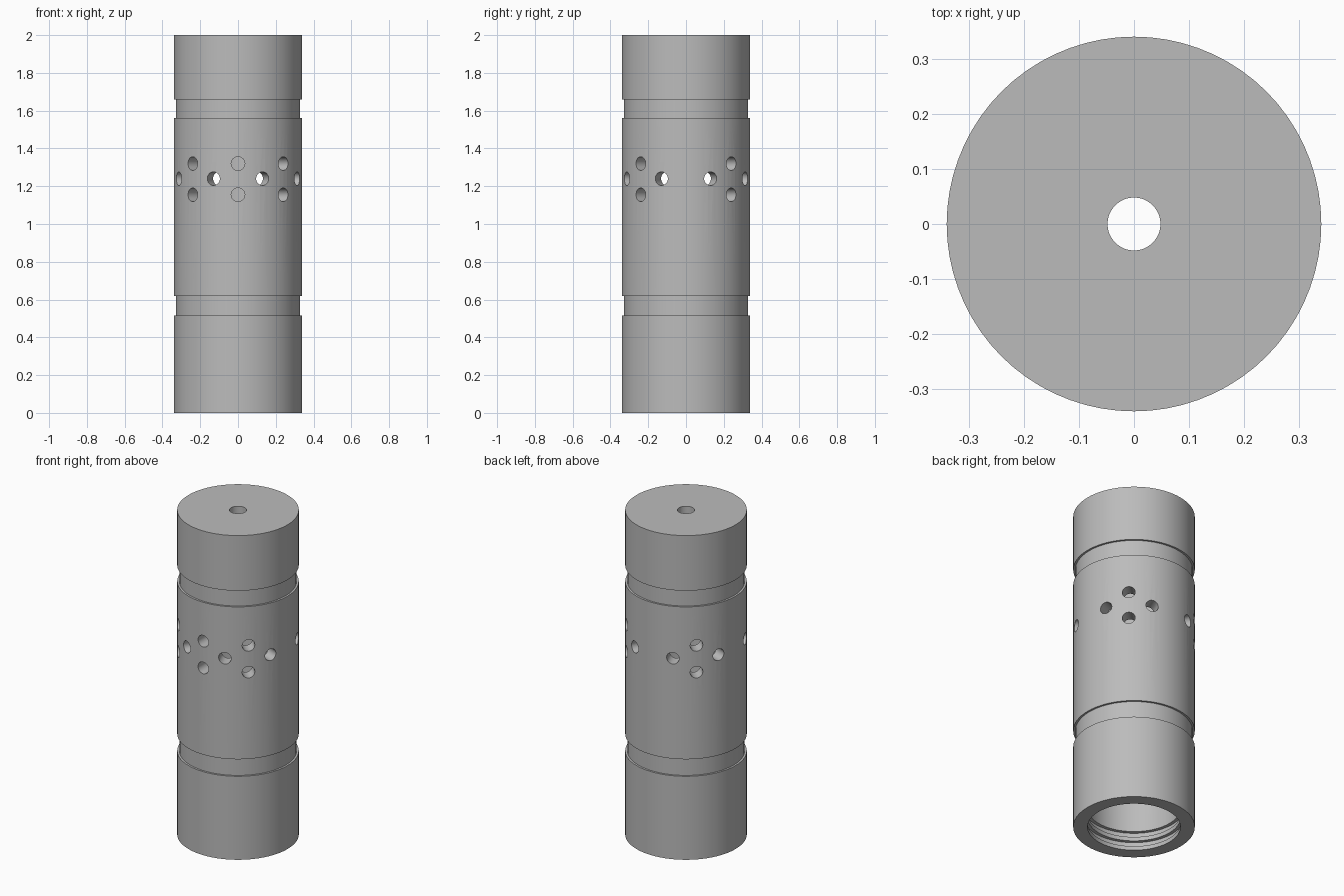
import bpy, bmesh
from math import cos, sin, tau, radians
from mathutils import Matrix, Vector

cube = bpy.data.objects.get("Cube")
if cube:
    bpy.data.objects.remove(cube)

SIDES = 72
OUTER, GROOVE, BORE, SEAT = 0.34, 0.328, 0.26, 0.245

grey = bpy.data.materials.new("plain grey")
grey.use_nodes = True
colour = (0.5, 0.5, 0.5, 1)
grey.diffuse_color = colour
grey.node_tree.nodes["Principled BSDF"].inputs["Base Color"].default_value = colour


def make_object(name, bm):
    bmesh.ops.recalc_face_normals(bm, faces=bm.faces)
    mesh = bpy.data.meshes.new(name)
    bm.to_mesh(mesh)
    bm.free()
    mesh.materials.append(grey)
    obj = bpy.data.objects.new(name, mesh)
    bpy.context.collection.objects.link(obj)
    return obj


def lathe(name, profile):
    """Revolve a closed (radius, height) profile around z."""
    bm = bmesh.new()
    rings = [[bm.verts.new((r * cos(tau * i / SIDES), r * sin(tau * i / SIDES), z))
              for i in range(SIDES)] for r, z in profile]
    for a, b in zip(rings, rings[1:] + rings[:1]):
        for i in range(SIDES):
            j = (i + 1) % SIDES
            bm.faces.new((a[i], a[j], b[j], b[i]))
    return make_object(name, bm)


# Hollow body: grooved outside, drilled top, stepped mouth below
outside = [(OUTER, 0), (OUTER, 0.515), (GROOVE, 0.515), (GROOVE, 0.62), (OUTER, 0.62),
           (OUTER, 1.56), (GROOVE, 1.56), (GROOVE, 1.66), (OUTER, 1.66), (OUTER, 2)]
inside = [(0.048, 2), (0.048, 1.9), (BORE, 1.9), (BORE, 0.12), (0.28, 0.12), (0.28, 0.085),
          (BORE, 0.085), (BORE, 0.06), (0.28, 0.06), (0.28, 0.025), (BORE, 0.025), (BORE, 0)]
body = lathe("tube_body", outside + inside)

# Radial vent holes: a ring of singles, with stacked pairs between some of them
vents = [(22.5 + 45 * k, 1.24) for k in range(8)]
vents += [(a, z) for a in (0, 45, 135, 225, 315) for z in (1.155, 1.32)]
bm = bmesh.new()
for angle, z in vents:
    a = radians(angle)
    out = Vector((sin(a), -cos(a), 0))
    place = Matrix.Translation(out * 0.3 + Vector((0, 0, z)))
    turn = out.to_track_quat('Z', 'Y').to_matrix().to_4x4()
    bmesh.ops.create_cone(bm, cap_ends=True, segments=32, radius1=0.036, radius2=0.036,
                          depth=0.2, matrix=place @ turn)
drill = make_object("vent_cutter", bm)
drill.hide_render = True

cut = body.modifiers.new("vents", 'BOOLEAN')
cut.operation = 'DIFFERENCE'
cut.solver = 'EXACT'
cut.object = drill
bpy.ops.object.select_all(action='DESELECT')
body.select_set(True)
bpy.context.view_layer.objects.active = body
bpy.ops.object.modifier_apply(modifier=cut.name)
bpy.data.objects.remove(drill)
bpy.ops.object.shade_smooth_by_angle(angle=radians(30))
